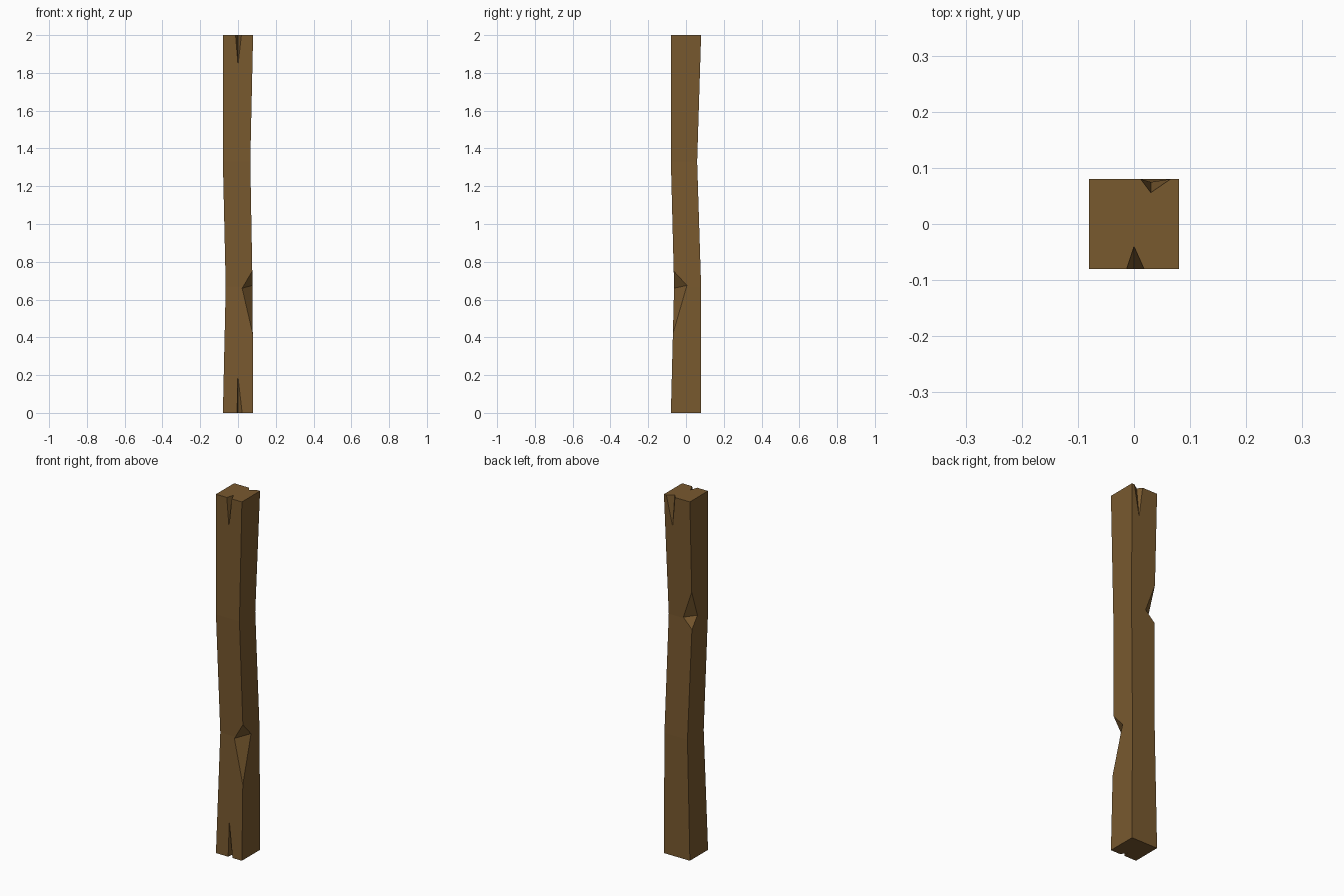
import bpy, bmesh
from mathutils import Vector

if "Cube" in bpy.data.objects:
    bpy.data.objects.remove(bpy.data.objects["Cube"])

wood = bpy.data.materials.new("brown_wood")
wood.diffuse_color = (0.19, 0.10, 0.028, 1)
wood.use_nodes = True
wood.node_tree.nodes["Principled BSDF"].inputs["Base Color"].default_value = wood.diffuse_color


def make_object(name, bm):
    bmesh.ops.recalc_face_normals(bm, faces=bm.faces[:])
    mesh = bpy.data.meshes.new(name)
    bm.to_mesh(mesh)
    bm.free()
    mesh.materials.append(wood)
    obj = bpy.data.objects.new(name, mesh)
    bpy.context.collection.objects.link(obj)
    return obj


# Slightly crooked post: rectangular rings (z, x0, x1, y0, y1)
rings = [(0.0, -0.08, 0.08, -0.08, 0.08),
         (0.67, -0.065, 0.077, -0.063, 0.08),
         (1.33, -0.08, 0.065, -0.08, 0.059),
         (2.0, -0.08, 0.08, -0.08, 0.08)]
bm = bmesh.new()
loops = [[bm.verts.new(p) for p in ((x0, y0, z), (x1, y0, z), (x1, y1, z), (x0, y1, z))]
         for z, x0, x1, y0, y1 in rings]
for low, high in zip(loops, loops[1:]):
    for i in range(4):
        j = (i + 1) % 4
        bm.faces.new((low[i], low[j], high[j], high[i]))
bm.faces.new(loops[0])
bm.faces.new(loops[-1])
post = make_object("wooden_post", bm)

# Notches: first two points are the inner ridge, last two the outer rim.
# Growing each wedge about its ridge keeps the cut planes and clears the surface.
notches = [
    ((0.022, -0.063, 0.66), (0.077, 0.005, 0.675), (0.075, -0.065, 0.75), (0.078, -0.069, 0.42)),   # front right corner
    ((-0.025, 0.059, 1.335), (-0.08, 0.014, 1.343), (-0.08, 0.062, 1.485), (-0.079, 0.061, 1.28)),  # back left corner
    ((0.0, -0.04, 2), (0.0, -0.08, 1.84), (-0.013, -0.08, 2), (0.018, -0.08, 2)),                  # front top split
    ((0.03, 0.056, 2), (0.03, 0.075, 1.83), (0.012, 0.08, 2), (0.065, 0.08, 2)),                   # back top split
    ((-0.001, -0.05, 0), (-0.001, -0.075, 0.2), (-0.005, -0.08, 0), (0.022, -0.08, 0)),            # front bottom split
]
bm = bmesh.new()
for pts in notches:
    p = [Vector(v) for v in pts]
    mid = (p[0] + p[1]) / 2
    v = [bm.verts.new(mid + (q - mid) * 1.6) for q in p]
    for f in ((0, 1, 2), (0, 3, 1), (0, 2, 3), (1, 3, 2)):
        bm.faces.new([v[i] for i in f])
cutter = make_object("notch_cutter", bm)
cutter.hide_render = True

# Carve the notches and discard the cutter
mod = post.modifiers.new("notches", 'BOOLEAN')
mod.operation = 'DIFFERENCE'
mod.solver = 'EXACT'
mod.object = cutter
bpy.context.view_layer.objects.active = post
post.select_set(True)
bpy.ops.object.modifier_apply(modifier=mod.name)
bpy.data.objects.remove(cutter)
